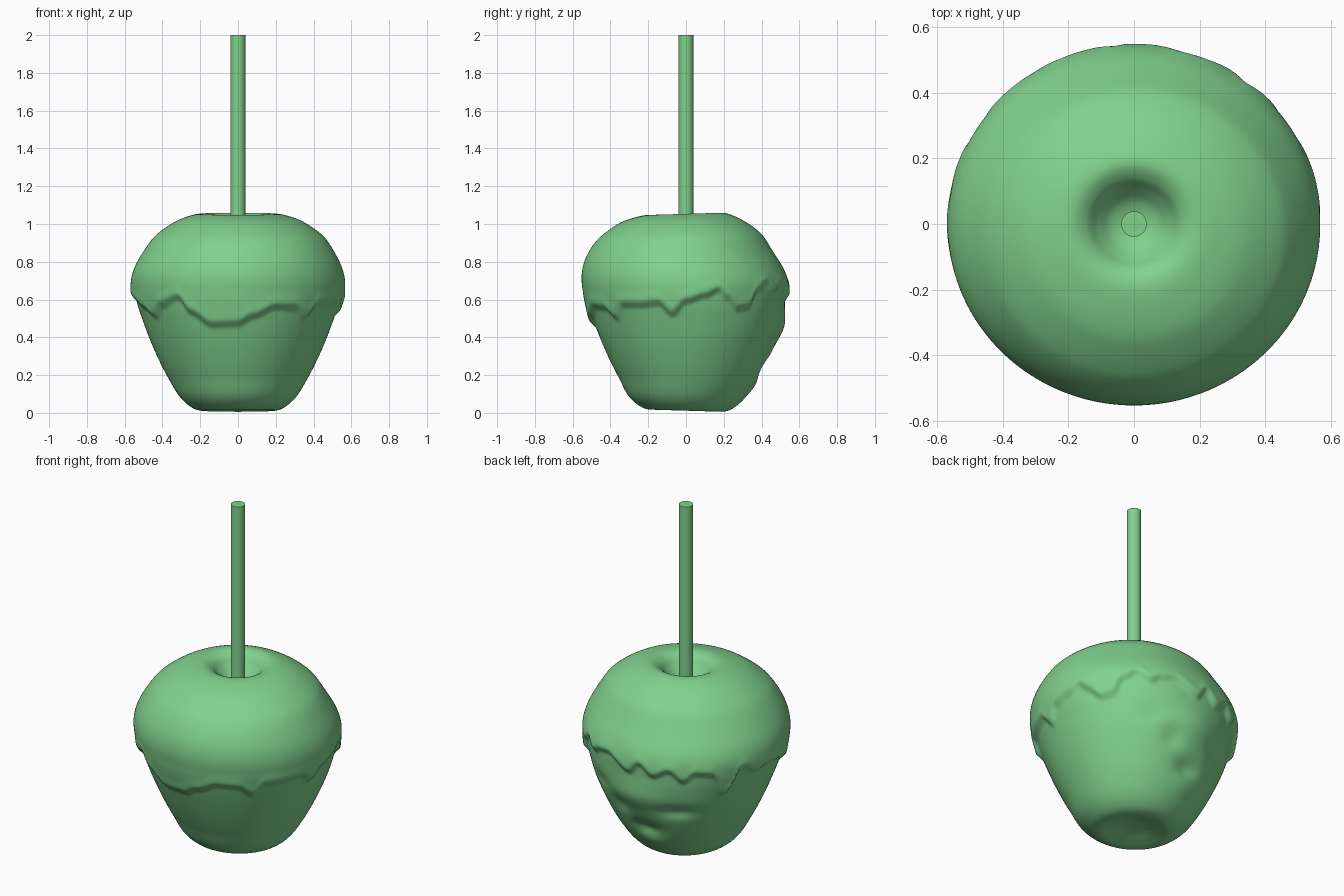
import bpy, bmesh, math
from mathutils import Vector

if "Cube" in bpy.data.objects:
    bpy.data.objects.remove(bpy.data.objects["Cube"])

SEG, SUB = 240, 10

# Apple half profile (radius, z), from the base dimple up to the stem dimple
PROFILE = [(0, .045), (.07, .038), (.14, .021), (.195, .012), (.25, .032), (.312, .09),
           (.378, .2), (.428, .3), (.471, .4), (.508, .5), (.531, .57), (.545, .64),
           (.546, .72), (.525, .8), (.474, .9), (.425, .955), (.335, 1.015), (.25, 1.046),
           (.19, 1.053), (.145, 1.033), (.11, .993), (.075, .96), (.035, .943), (0, .94)]

# Lower edge of the coating: (angle in degrees, z)
DRIPS = [(0, .59), (11, .62), (19, .65), (24, .61), (31, .55), (38, .56), (45, .65),
         (53, .69), (60, .64), (67, .67), (74, .68), (90, .61), (96, .67), (105, .61),
         (114, .65), (123, .59), (129, .64), (138, .63), (149, .49), (157, .65),
         (169, .60), (178, .62), (190, .60), (202, .56), (213, .51), (222, .57),
         (235, .61), (242, .53), (254, .465), (270, .47), (279, .51), (292, .56),
         (304, .555), (313, .50), (320, .57), (332, .57), (344, .58), (351, .52), (360, .59)]

# Dents and bumps on the fruit: (angle, z, angular width, height, depth)
DENTS = [(120, .38, 12, .04, -.02), (94, .235, 12, .045, -.026), (97, .14, 14, .04, .008),
         (76, .36, 8, .06, -.016), (60, .46, 9, .05, -.012), (92, .46, 16, .08, .016)]


def smooth(a, b, x):
    t = min(1, max(0, (x - a) / (b - a)))
    return t * t * (3 - 2 * t)


def drip_edge(deg):
    for (a0, z0), (a1, z1) in zip(DRIPS, DRIPS[1:]):
        if deg <= a1:
            return z0 + (z1 - z0) * smooth(a0, a1, deg)
    return DRIPS[-1][1]


def spline(points):
    pts = [Vector(p) for p in points]
    ext = [2 * pts[0] - pts[1]] + pts + [2 * pts[-1] - pts[-2]]
    out = []
    for a, b, c, d in zip(ext, ext[1:], ext[2:], ext[3:]):
        for i in range(SUB):
            t = i / SUB
            out.append(.5 * (2 * b + (c - a) * t + (2 * a - 5 * b + 4 * c - d) * t * t
                             + (3 * b - a - 3 * c + d) * t ** 3))
    return out[1:]


def surface_point(r, z, deg, edge, outer):
    if outer:
        # soft coating step with a slight lip, fading out towards the top
        d = z - edge
        fade = 1 - smooth(.66, .95, z)
        r += fade * (.02 * smooth(-.025, .025, d) + .004 * math.exp(-((d - .03) / .03) ** 2))
        for a, dz, wa, wz, depth in DENTS:
            r += depth * math.exp(-((deg - a) / wa) ** 2 - ((z - dz) / wz) ** 2)
    ang = math.radians(deg)
    x, y = r * math.cos(ang), r * math.sin(ang)
    # gentle lean and flattening of the fruit
    y *= 1 - .035 * smooth(.42, .65, z)
    lean = smooth(.15, .35, r)
    y += lean * (.015 * smooth(.02, .2, z) * (1 - smooth(.4, .65, z)) - .03 * smooth(.62, .9, z))
    x += lean * .006 * smooth(.7, .95, z)
    z += .03 * y * smooth(.8, 1, z) - .03 * y * (1 - smooth(.02, .15, z))
    return x, y, z


def finish(name, bm, mat):
    bmesh.ops.recalc_face_normals(bm, faces=bm.faces)
    mesh = bpy.data.meshes.new(name)
    bm.to_mesh(mesh)
    bm.free()
    obj = bpy.data.objects.new(name, mesh)
    bpy.context.collection.objects.link(obj)
    mesh.materials.append(mat)
    bpy.ops.object.select_all(action='DESELECT')
    obj.select_set(True)
    bpy.context.view_layer.objects.active = obj
    bpy.ops.object.shade_smooth_by_angle(angle=math.radians(50))
    return obj


green = bpy.data.materials.new("green")
green.diffuse_color = (.22, .64, .27, 1)
green.use_nodes = True
green.node_tree.nodes["Principled BSDF"].inputs["Base Color"].default_value = green.diffuse_color

# Coated apple
bm = bmesh.new()
angles = [360 * i / SEG for i in range(SEG)]
edges = [drip_edge(a) for a in angles]
rings = []
for r, z in spline(PROFILE):
    rings.append([bm.verts.new(surface_point(r, z, a, e, r > .2))
                  for a, e in zip(angles, edges)])
for lo, hi in zip(rings, rings[1:]):
    for i in range(SEG):
        j = (i + 1) % SEG
        bm.faces.new((lo[i], lo[j], hi[j], hi[i]))
for ring, z in ((rings[0], PROFILE[0][1]), (rings[-1], PROFILE[-1][1])):
    centre = bm.verts.new((0, 0, z))
    for i in range(SEG):
        bm.faces.new((ring[i], ring[(i + 1) % SEG], centre))
finish("coated_apple", bm, green)

# Stick
bm = bmesh.new()
bmesh.ops.create_cone(bm, cap_ends=True, segments=32, radius1=.039, radius2=.039, depth=1.1)
bmesh.ops.translate(bm, verts=bm.verts, vec=(0, 0, 1.45))
finish("stick", bm, green)
